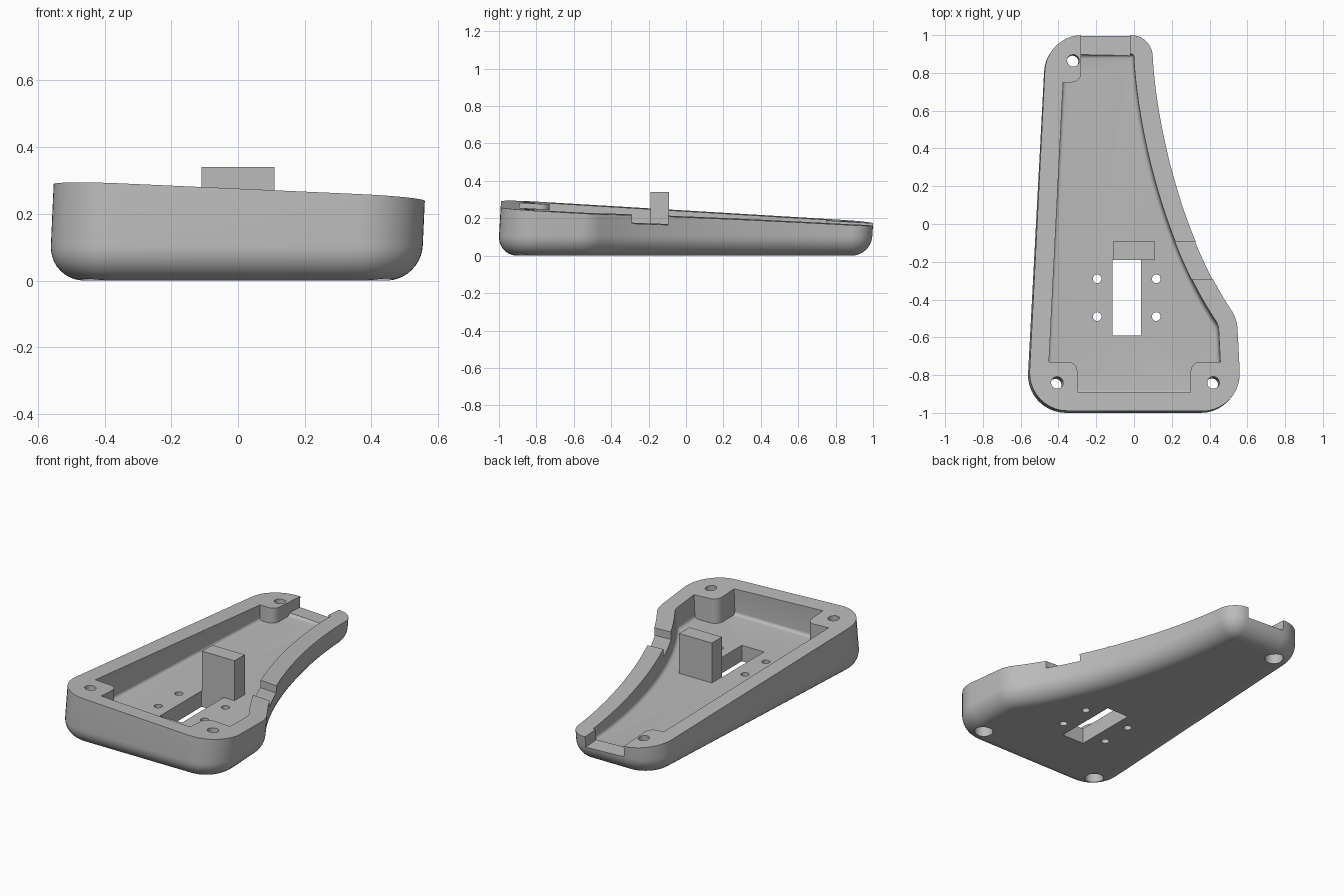
import bpy, bmesh, math
from mathutils import Vector

if "Cube" in bpy.data.objects:
    bpy.data.objects.remove(bpy.data.objects["Cube"])

A, BX, CY = 0.2185, -0.045, -0.0575      # tilted rim plane
FLOOR, WALL, FILLET = 0.097, 0.10, 0.105

grey = bpy.data.materials.new("plain grey")
grey.diffuse_color = (0.5, 0.5, 0.5, 1)
grey.use_nodes = True
grey.node_tree.nodes["Principled BSDF"].inputs["Base Color"].default_value = grey.diffuse_color


def rim(x, y):
    return A + BX * x + CY * y


def lean(x, y, z):
    """Walls stand square to the tilted rim."""
    return (x - BX * (z - 0.17), y - CY * (z - 0.17), z)


def control_outline():
    """Counter-clockwise (x, y, corner radius)."""
    pts = [(-0.569, -0.996, 0.20), (0.567, -0.996, 0.20), (0.543, -0.505, 0.20)]
    p = [Vector(q) for q in ((0.505, -0.447), (0.276, -0.10), (0.127, 0.45), (0.100, 0.87))]
    n = 24
    for i in range(n + 1):               # concave flank
        t = i / n
        s = 1 - t
        q = p[0] * s**3 + p[1] * 3 * s * s * t + p[2] * 3 * s * t * t + p[3] * t**3
        pts.append((q.x, q.y, 0))
    return pts + [(0.095, 1.0, 0.113), (-0.463, 1.0, 0.20)]


CONTROL = control_outline()


def outline(inset, segs=10):
    """Inset the control polygon, then round its corners."""
    n = len(CONTROL)
    P = [Vector(c[:2]) for c in CONTROL]
    moved = []
    for i in range(n):
        a, b = (P[i] - P[i - 1]).normalized(), (P[(i + 1) % n] - P[i]).normalized()
        na, nb = Vector((-a.y, a.x)), Vector((-b.y, b.x))
        moved.append(P[i] + (na + nb) * inset / (1 + na.dot(nb)))
    out = []
    for i in range(n):
        r, c = CONTROL[i][2], moved[i]
        if r == 0:
            out.append(c)
            continue
        r = max(r - inset, 0.004)
        u = (moved[i - 1] - c).normalized()
        v = (moved[(i + 1) % n] - c).normalized()
        half = u.angle(v) / 2
        centre = c + (u + v).normalized() * r / math.sin(half)
        start = c + u * r / math.tan(half) - centre
        turn = math.pi - 2 * half
        for k in range(segs + 1):
            t = turn * k / segs
            out.append(centre + Vector((start.x * math.cos(t) - start.y * math.sin(t),
                                        start.x * math.sin(t) + start.y * math.cos(t))))
    return out


def loft(name, rings):
    bm = bmesh.new()
    loops = [[bm.verts.new(p) for p in ring] for ring in rings]
    n = len(loops[0])
    for lo, hi in zip(loops, loops[1:]):
        for i in range(n):
            j = (i + 1) % n
            bm.faces.new((lo[i], lo[j], hi[j], hi[i]))
    bm.faces.new(loops[0][::-1])
    bm.faces.new(loops[-1])
    bmesh.ops.recalc_face_normals(bm, faces=bm.faces)
    me = bpy.data.meshes.new(name)
    bm.to_mesh(me)
    bm.free()
    ob = bpy.data.objects.new(name, me)
    bpy.context.collection.objects.link(ob)
    me.materials.append(grey)
    return ob


def prism(name, pts, low, high):
    """Upright prism; low may be a function of x, y."""
    f = low if callable(low) else (lambda x, y: low)
    return loft(name, [[(x, y, f(x, y)) for x, y in pts], [(x, y, high) for x, y in pts]])


def rect(x0, x1, y0, y1):
    return [(x0, y0), (x1, y0), (x1, y1), (x0, y1)]


def circle(x, y, r, n=24):
    return [(x + r * math.cos(2 * math.pi * i / n), y + r * math.sin(2 * math.pi * i / n))
            for i in range(n)]


def leaning_bore(name, x, y, r, low, high):
    """Round cutter square to the rim, centred on x, y at rim height."""
    ox, oy, _ = lean(0, 0, rim(x, y))
    pts = circle(x - ox, y - oy, r, 32)
    return loft(name, [[lean(px, py, z) for px, py in pts] for z in (low, high)])


def cut(target, cutter):
    m = target.modifiers.new("cut", 'BOOLEAN')
    m.operation, m.solver, m.object = 'DIFFERENCE', 'EXACT', cutter
    bpy.context.view_layer.objects.active = target
    bpy.ops.object.modifier_apply(modifier=m.name)
    bpy.data.objects.remove(cutter)


# Outer shell with rounded underside
rings = []
for k in range(11):
    t = math.pi / 2 * k / 10
    z = FILLET * (1 - math.cos(t))
    rings.append([lean(p.x, p.y, z) for p in outline(FILLET * (1 - math.sin(t)))])
top = []
for p in outline(0):
    x, y, z = lean(p.x, p.y, rim(p.x, p.y))
    top.append((x, y, rim(x, y)))
shell = loft("shell", rings + [top])

# Cavity with a small floor fillet
r = 0.02
rings = []
for k in range(6):
    t = math.pi / 2 * k / 5
    z = FLOOR + r * (1 - math.cos(t))
    rings.append([lean(p.x, p.y, z) for p in outline(WALL + r * (1 - math.sin(t)))])
rings.append([lean(p.x, p.y, 0.45) for p in outline(WALL)])
cavity = loft("cavity", rings)

# Corner screw posts are kept out of the cavity
for cx, cy, sx, sy in ((-0.30, -0.73, -1, -1), (0.30, -0.73, 1, -1), (-0.28, 0.75, -1, 1)):
    rad = 0.05
    pts = [(cx + sx * 0.5, cy), (cx + sx * 0.5, cy + sy * 0.5), (cx, cy + sy * 0.5)]
    for k in range(9):
        t = math.pi / 2 * k / 8
        pts.append((cx + sx * rad * (1 - math.cos(t)), cy + sy * rad * (1 - math.sin(t))))
    cut(cavity, prism("post", pts, -0.1, 0.6))
cut(shell, cavity)

# Cable gap at the back and notch in the curved flank
cut(shell, prism("gap", rect(-0.28, -0.02, 0.86, 1.1), lambda x, y: rim(x, y) - 0.065, 0.5))
cut(shell, prism("notch", rect(0.13, 0.6, -0.29, -0.095), lambda x, y: rim(x, y) - 0.045, 0.5))

# Floor window and its mounting holes
cut(shell, prism("window", rect(-0.113, 0.037, -0.59, -0.19), -0.1, 0.2))
for x in (-0.195, 0.118):
    for y in (-0.29, -0.49):
        cut(shell, prism("hole", circle(x, y, 0.023), -0.1, 0.2))

# Screw holes with counterbores underneath
for x, y in ((-0.322, 0.865), (-0.407, -0.84), (0.42, -0.84)):
    cut(shell, leaning_bore("screw_hole", x, y, 0.032, -0.1, 0.5))
    cut(shell, leaning_bore("counterbore", x, y, 0.053, -0.1, 0.08))

# Upright support block
prism("support_block", rect(-0.11, 0.11, -0.19, -0.092), FLOOR - 0.005, 0.34)

# Smooth curves, sharp edges
bpy.ops.object.select_all(action='DESELECT')
shell.select_set(True)
bpy.context.view_layer.objects.active = shell
bpy.ops.object.shade_smooth_by_angle(angle=math.radians(30))
